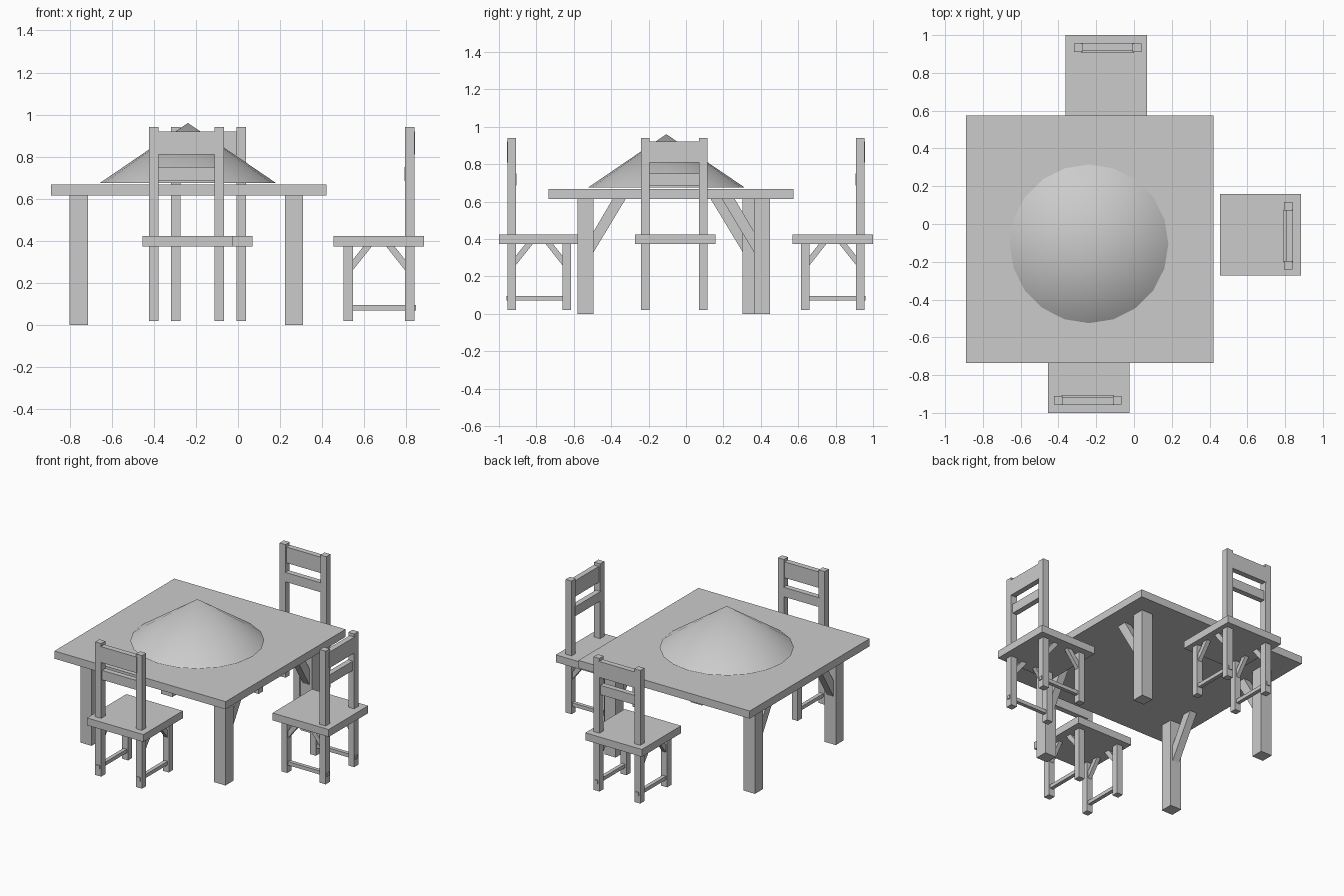
import bpy, bmesh, math
from mathutils import Matrix, Vector

if "Cube" in bpy.data.objects:
    bpy.data.objects.remove(bpy.data.objects["Cube"])


def mesh_object(name, bm, matrix=Matrix()):
    bmesh.ops.transform(bm, matrix=matrix, verts=bm.verts)
    bmesh.ops.recalc_face_normals(bm, faces=bm.faces)
    me = bpy.data.meshes.new(name)
    bm.to_mesh(me)
    bm.free()
    ob = bpy.data.objects.new(name, me)
    bpy.context.collection.objects.link(ob)
    return ob


def box(name, x, y, z, matrix=Matrix()):
    """Box from (min, max) ranges."""
    bm = bmesh.new()
    bmesh.ops.create_cube(bm, size=1)
    for v in bm.verts:
        v.co = Vector([(a + b) / 2 + c * (b - a) for (a, b), c in zip((x, y, z), v.co)])
    return mesh_object(name, bm, matrix)


def brace(name, x, width, profile, matrix=Matrix()):
    """Slanted strut: a (y, z) profile extruded along x."""
    bm = bmesh.new()
    face = bm.faces.new([bm.verts.new((x - width / 2, y, z)) for y, z in profile])
    ext = bmesh.ops.extrude_face_region(bm, geom=[face])
    moved = [g for g in ext["geom"] if isinstance(g, bmesh.types.BMVert)]
    bmesh.ops.translate(bm, vec=(width, 0, 0), verts=moved)
    return mesh_object(name, bm, matrix)


def around(c, half):
    return (c - half, c + half)


# Table top
box("table_top", (-0.89, 0.42), (-0.735, 0.575), (0.615, 0.668))

# Table legs, each with a strut running inward along y
for side, x, back_y in (("left", -0.757, 0.346), ("right", 0.267, 0.406)):
    for end, y, s in (("front", -0.537, 1), ("back", back_y, -1)):
        box(f"table_leg_{end}_{side}", around(x, 0.043), around(y, 0.043), (0, 0.615))
        u = y + s * 0.043
        brace(f"table_brace_{end}_{side}", x, 0.052,
              [(u, 0.33), (u, 0.44), (u + s * 0.103, 0.615), (u + s * 0.172, 0.615)])

# Cone-shaped mound on the table
bm = bmesh.new()
bmesh.ops.create_cone(bm, cap_ends=True, segments=20, radius1=0.42, radius2=0,
                      depth=0.286)
mound = mesh_object("cone_mound", bm, Matrix.Translation((-0.238, -0.105, 0.817)))
bpy.context.view_layer.objects.active = mound
mound.select_set(True)
bpy.ops.object.shade_smooth_by_angle(angle=math.radians(30))
mound.select_set(False)


def chair(tag, cx, cy, degrees):
    """Chair facing local +y, seat centred on the local origin."""
    m = Matrix.Translation((cx, cy, 0)) @ Matrix.Rotation(math.radians(degrees), 4, "Z")
    rear, front, h, mid = -0.147, 0.147, 0.0227, -0.006
    box(f"{tag}_seat", (-0.216, 0.216), (-0.215, 0.215), (0.372, 0.423), m)
    for side, s in (("left", -1), ("right", 1)):
        x = mid + s * 0.156
        # Back posts and front legs
        box(f"{tag}_back_post_{side}", around(x, h), around(rear, h), (0.02, 0.94), m)
        box(f"{tag}_front_leg_{side}", around(x, h), around(front, h), (0.02, 0.373), m)
        # Low stretcher poking through the back post
        box(f"{tag}_stretcher_{side}", around(x, 0.013), (-0.175, front), (0.07, 0.095), m)
        # Struts under the seat
        for end, y, d in (("back", rear, 1), ("front", front, -1)):
            u = y + d * h
            brace(f"{tag}_brace_{end}_{side}", x, 0.028,
                  [(u, 0.26), (u, 0.31), (u + d * 0.05, 0.373), (u + d * 0.09, 0.373)], m)
    # Back rest slats
    box(f"{tag}_upper_slat", around(mid, 0.14), (-0.172, -0.134), (0.81, 0.92), m)
    box(f"{tag}_lower_slat", around(mid, 0.14), (-0.158, -0.121), (0.685, 0.75), m)


chair("front_chair", -0.239, -0.785, 0)
chair("right_chair", 0.67, -0.057, 90)
chair("back_chair", -0.146, 0.785, 180)
